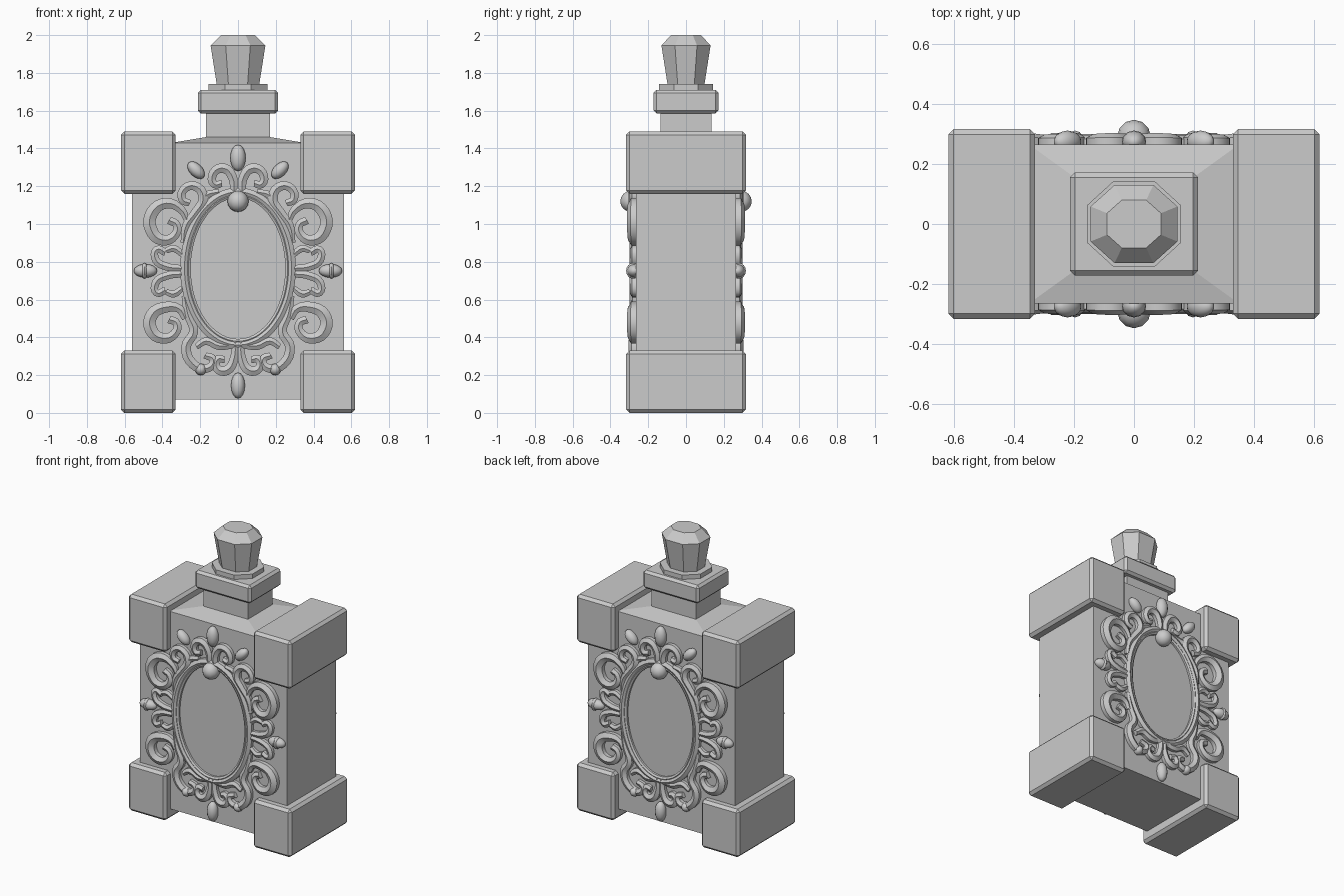
import bpy, bmesh, math
from mathutils import Matrix, Vector

if "Cube" in bpy.data.objects:
    bpy.data.objects.remove(bpy.data.objects["Cube"])

SIDES = [(1, 1), (-1, 1), (1, -1), (-1, -1)]


def finish(bm, name, smooth=None):
    bmesh.ops.recalc_face_normals(bm, faces=bm.faces)
    me = bpy.data.meshes.new(name)
    bm.to_mesh(me)
    bm.free()
    ob = bpy.data.objects.new(name, me)
    bpy.context.collection.objects.link(ob)
    if smooth:
        shade(ob, smooth)
    return ob


def shade(ob, angle):
    bpy.ops.object.select_all(action='DESELECT')
    ob.select_set(True)
    bpy.context.view_layer.objects.active = ob
    bpy.ops.object.shade_smooth_by_angle(angle=math.radians(angle))


def box(name, lo, hi, bevel=0):
    bm = bmesh.new()
    size = [b - a for a, b in zip(lo, hi)]
    mid = [(a + b) / 2 for a, b in zip(lo, hi)]
    bmesh.ops.create_cube(bm, size=1, matrix=Matrix.Translation(mid) @ Matrix.Diagonal((*size, 1)))
    if bevel:
        bmesh.ops.bevel(bm, geom=bm.edges[:], offset=bevel, segments=1, affect='EDGES')
    return finish(bm, name)


def loft(name, rings):
    """Skin a list of equal-length point rings and cap both ends."""
    bm = bmesh.new()
    vs = [[bm.verts.new(p) for p in r] for r in rings]
    n = len(vs[0])
    for a, b in zip(vs, vs[1:]):
        for i in range(n):
            bm.faces.new((a[i], a[(i + 1) % n], b[(i + 1) % n], b[i]))
    bm.faces.new(vs[0][::-1])
    bm.faces.new(vs[-1])
    return finish(bm, name)


def rect(x, y, z):
    return [(-x, -y, z), (x, -y, z), (x, y, z), (-x, y, z)]


def octagon(x, y, z):
    k = 0.45
    return [(x, -k * y, z), (x, k * y, z), (k * x, y, z), (-k * x, y, z),
            (-x, k * y, z), (-x, -k * y, z), (-k * x, -y, z), (k * x, -y, z)]


# bottle body with its shallow sloped shoulder
box("body", (-0.56, -0.265, 0.07), (0.56, 0.265, 1.43))
loft("shoulder", [rect(0.35, 0.265, 1.43), rect(0.17, 0.135, 1.46)])

# four corner blocks
for s, side in ((-1, "left"), (1, "right")):
    for z0, z1, level in ((0, 0.33, "lower"), (1.16, 1.49, "upper")):
        x0, x1 = sorted((s * 0.33, s * 0.62))
        box(f"{level}_{side}_block", (x0, -0.317, z0), (x1, 0.317, z1), 0.018)

# neck, collar and faceted stopper
box("neck", (-0.17, -0.135, 1.44), (0.17, 0.135, 1.6))
box("collar", (-0.213, -0.172, 1.585), (0.213, 0.172, 1.71), 0.016)
loft("stopper_base", [octagon(0.155, 0.142, 1.705), octagon(0.155, 0.142, 1.74)])
loft("stopper", [octagon(0.112, 0.097, 1.735), octagon(0.145, 0.13, 1.945), octagon(0.09, 0.08, 2.0)])


def strokes(name, paths, closed=False, mirror=SIDES, y=-0.274):
    """Tapered tubes through (x, z, radius) points, mirrored left/right and front/back."""
    cu = bpy.data.curves.new(name, 'CURVE')
    cu.dimensions = '3D'
    cu.bevel_depth = 1
    cu.bevel_resolution = 1
    cu.resolution_u = 4
    cu.use_fill_caps = True
    for mx, my in mirror:
        for path in paths:
            sp = cu.splines.new('BEZIER')
            sp.bezier_points.add(len(path) - 1)
            sp.use_cyclic_u = closed
            for bp, (x, z, r) in zip(sp.bezier_points, path):
                bp.co = (x * mx, y * my, z)
                bp.radius = r
                bp.handle_left_type = bp.handle_right_type = 'AUTO'
    ob = bpy.data.objects.new(name, cu)
    bpy.context.collection.objects.link(ob)
    bpy.ops.object.select_all(action='DESELECT')
    ob.select_set(True)
    bpy.context.view_layer.objects.active = ob
    bpy.ops.object.convert(target='MESH')
    shade(bpy.context.object, 50)


def oval(a, b, r, n=24):
    return [(a * math.sin(2 * math.pi * i / n), 0.765 + b * math.cos(2 * math.pi * i / n), r)
            for i in range(n)]


# oval mirror frame: outer moulding, inner bead and flat plate
strokes("oval_frame", [oval(0.283, 0.405, 0.026)], True, [(1, 1), (1, -1)])
strokes("oval_inner_bead", [oval(0.262, 0.385, 0.014)], True, [(1, 1), (1, -1)], -0.28)
for my, side in ((-1, "front"), (1, "back")):
    o = oval(0.27, 0.39, 0, 48)
    loft(f"{side}_plate", [[(x, my * 0.26, z) for x, z, _ in o], [(x, my * 0.271, z) for x, z, _ in o]])

# large volutes at the upper and lower sides of the oval
strokes("large_volutes", [
    [(0.27, 1.02, 0.018), (0.30, 1.075, 0.024), (0.38, 1.11, 0.033), (0.455, 1.06, 0.038), (0.46, 0.97, 0.038),
     (0.40, 0.915, 0.033), (0.335, 0.94, 0.027), (0.325, 0.995, 0.024), (0.365, 1.02, 0.024)],
    [(0.28, 0.50, 0.020), (0.31, 0.55, 0.025), (0.38, 0.56, 0.033), (0.455, 0.52, 0.038), (0.46, 0.44, 0.038),
     (0.40, 0.395, 0.033), (0.335, 0.42, 0.027), (0.325, 0.475, 0.024), (0.365, 0.495, 0.024)]])

# S scrolls that hug the oval and curl away from it
strokes("side_scrolls", [
    [(0.29, 0.90, 0.016), (0.275, 0.99, 0.024), (0.225, 1.06, 0.028), (0.185, 1.13, 0.03), (0.215, 1.195, 0.028),
     (0.28, 1.19, 0.026), (0.295, 1.13, 0.024), (0.255, 1.11, 0.02)],
    [(0.285, 0.62, 0.016), (0.265, 0.52, 0.024), (0.235, 0.43, 0.028), (0.275, 0.35, 0.03), (0.24, 0.26, 0.03),
     (0.165, 0.235, 0.026), (0.13, 0.28, 0.024), (0.175, 0.305, 0.02)]])

# paired curls at the crest, base and middle of the frame
strokes("small_curls", [
    [(0.02, 1.16, 0.024), (0.03, 1.25, 0.028), (0.075, 1.295, 0.03), (0.13, 1.27, 0.027), (0.125, 1.21, 0.024),
     (0.085, 1.215, 0.02)],
    [(0.10, 1.17, 0.018), (0.17, 1.15, 0.022), (0.20, 1.10, 0.02)],
    [(0.015, 0.38, 0.022), (0.02, 0.29, 0.026), (0.06, 0.225, 0.03), (0.11, 0.235, 0.026), (0.105, 0.285, 0.024),
     (0.07, 0.28, 0.02)],
    [(0.02, 0.36, 0.02), (0.10, 0.355, 0.026), (0.17, 0.38, 0.024), (0.22, 0.35, 0.018)],
    [(0.30, 0.765, 0.02), (0.38, 0.775, 0.024), (0.435, 0.81, 0.024), (0.43, 0.865, 0.022), (0.385, 0.85, 0.022)],
    [(0.30, 0.735, 0.02), (0.38, 0.725, 0.024), (0.435, 0.69, 0.024), (0.43, 0.635, 0.022), (0.385, 0.65, 0.022)],
    [(0.295, 0.84, 0.018), (0.34, 0.87, 0.022), (0.38, 0.86, 0.018)],
    [(0.295, 0.66, 0.018), (0.34, 0.63, 0.022), (0.38, 0.64, 0.018)]])


def buds(name, x, z, rx, rz, tilt=0, y=-0.275, ry=0.037):
    """Ellipsoid beads repeated on every mirrored side."""
    bm = bmesh.new()
    for mx, my in SIDES:
        if x == 0 and mx < 0:
            continue
        m = (Matrix.Diagonal((mx, my, 1, 1)) @ Matrix.Translation((x, y, z))
             @ Matrix.Rotation(math.radians(tilt), 4, 'Y') @ Matrix.Diagonal((rx, ry, rz, 1)))
        bmesh.ops.create_uvsphere(bm, u_segments=12, v_segments=8, radius=1, matrix=m)
    finish(bm, name, 50)


# beads and leaf buds
buds("crest_ball", 0, 1.12, 0.056, 0.056, y=-0.292, ry=0.056)
buds("crest_bud", 0, 1.35, 0.041, 0.07)
buds("crest_side_buds", 0.222, 1.285, 0.034, 0.056, 45)
buds("base_bud", 0, 0.145, 0.037, 0.068)
buds("base_beads", 0.197, 0.23, 0.031, 0.031)
buds("side_buds", 0.49, 0.752, 0.036, 0.062, 90)
buds("side_bud_collars", 0.495, 0.752, 0.018, 0.042, y=-0.28)
